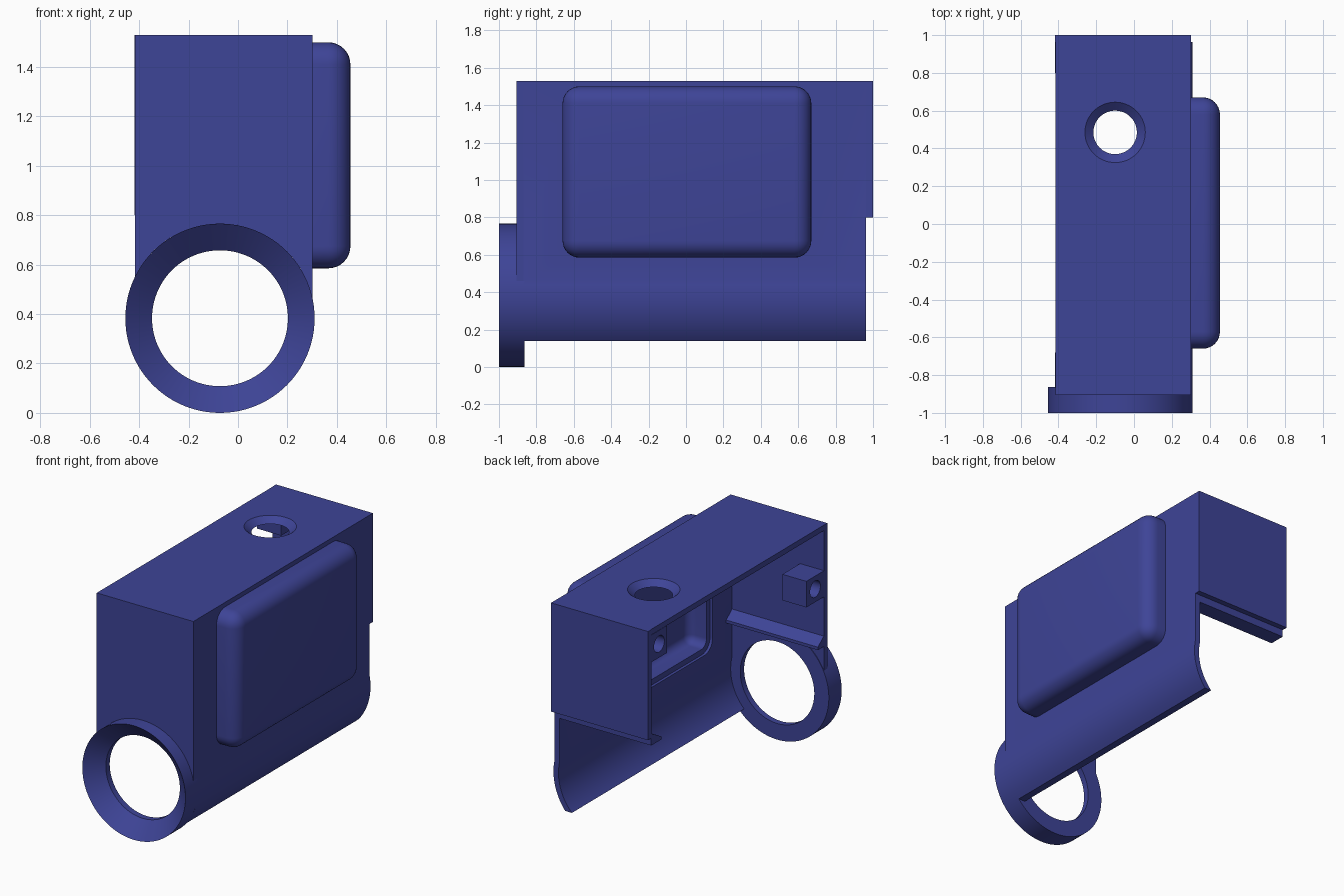
import bpy, bmesh, math
from mathutils import Vector

if "Cube" in bpy.data.objects:
    bpy.data.objects.remove(bpy.data.objects["Cube"])

blue = bpy.data.materials.new("dark blue plastic")
blue.diffuse_color = (0.048, 0.058, 0.31, 1)
blue.use_nodes = True
blue.node_tree.nodes["Principled BSDF"].inputs["Base Color"].default_value = blue.diffuse_color

T = 0.037                      # wall thickness
L, R, TOP = -0.416, 0.302, 1.53
CX, CZ, RO, RI = -0.073, 0.383, 0.383, 0.275   # ring axis and radii
FRONT, FRONT_IN, BACK_IN, BACK = -0.905, -0.868, 0.963, 1.0


def make(name, bm):
    bmesh.ops.recalc_face_normals(bm, faces=bm.faces[:])
    me = bpy.data.meshes.new(name)
    bm.to_mesh(me)
    bm.free()
    me.materials.append(blue)
    ob = bpy.data.objects.new(name, me)
    bpy.context.collection.objects.link(ob)
    return ob


def prism(name, pts, a, b, place):
    """Extrude a 2D outline from a to b; place(u, v, w) maps to 3D."""
    bm = bmesh.new()
    lo = [bm.verts.new(place(u, v, a)) for u, v in pts]
    hi = [bm.verts.new(place(u, v, b)) for u, v in pts]
    bm.faces.new(lo)
    bm.faces.new(hi)
    n = len(pts)
    for i in range(n):
        j = (i + 1) % n
        bm.faces.new((lo[i], lo[j], hi[j], hi[i]))
    return make(name, bm)


def along_y(u, v, w):
    return (u, w, v)


def along_x(u, v, w):
    return (w, u, v)


def box(name, x0, x1, y0, y1, z0, z1):
    return prism(name, [(x0, z0), (x1, z0), (x1, z1), (x0, z1)], y0, y1, along_y)


def lathe(name, profile, origin, axis, n=96):
    """Revolve a closed (radius, height) loop about the y or z axis."""
    bm = bmesh.new()
    o = Vector(origin)
    rings = []
    for i in range(n):
        a = 2 * math.pi * i / n
        c, s = math.cos(a), math.sin(a)
        rings.append([bm.verts.new(o + Vector((r * c, h, r * s) if axis == 'y' else (r * c, r * s, h)))
                      for r, h in profile])
    m = len(profile)
    for i in range(n):
        p, q = rings[i], rings[(i + 1) % n]
        for k in range(m):
            bm.faces.new((p[k], p[(k + 1) % m], q[(k + 1) % m], q[k]))
    return make(name, bm)


def frustum(name, r0, r1, a, b, place, n=64):
    bm = bmesh.new()
    rows = [[bm.verts.new(place(r * math.cos(2 * math.pi * i / n), r * math.sin(2 * math.pi * i / n), w))
             for i in range(n)] for r, w in ((r0, a), (r1, b))]
    bm.faces.new(rows[0])
    bm.faces.new(rows[1])
    for i in range(n):
        j = (i + 1) % n
        bm.faces.new((rows[0][i], rows[0][j], rows[1][j], rows[1][i]))
    return make(name, bm)


def rounded_box(name, x0, x1, y0, y1, z0, z1, rad, round_end=True):
    """Box with rounded edges, left square at its inner x end."""
    bm = bmesh.new()
    bmesh.ops.create_cube(bm, size=1)
    for v in bm.verts:
        v.co = (x1 if v.co.x > 0 else x0, y1 if v.co.y > 0 else y0, z1 if v.co.z > 0 else z0)
    edges = []
    for e in bm.edges:
        xs = [v.co.x for v in e.verts]
        if abs(xs[0] - xs[1]) > 1e-5 or (round_end and min(xs) > x1 - 1e-5):
            edges.append(e)
    bmesh.ops.bevel(bm, geom=edges, offset=rad, segments=8, profile=0.5, affect='EDGES')
    return make(name, bm)


def boolean(ob, other, op='DIFFERENCE'):
    other.hide_render = True
    m = ob.modifiers.new(op.lower(), 'BOOLEAN')
    m.object, m.operation, m.solver = other, op, 'EXACT'
    bpy.context.view_layer.objects.active = ob
    bpy.ops.object.modifier_apply(modifier=m.name)
    bpy.data.objects.remove(other)


def arc(r, a0, a1, n):
    return [(CX + r * math.cos(a0 + (a1 - a0) * i / n), CZ + r * math.sin(a0 + (a1 - a0) * i / n))
            for i in range(n + 1)]


# Roof, side wall and curved lower skirt as one profile
CUT = 0.14
ri = RO - T
outer = arc(RO, math.acos((R - CX) / RO), math.asin((CUT - CZ) / RO), 16)
inner = arc(ri, math.asin((CUT - CZ) / ri), math.acos((R - T - CX) / ri), 16)
profile = [(L, TOP), (R, TOP)] + outer + inner + [(R - T, TOP - T), (L, TOP - T)]
shell = prism("side_and_roof_shell", profile, FRONT_IN, BACK_IN, along_y)

# Bulging side pocket, hollow and stepped on the inside
Y0, Y1, Z0, Z1 = -0.66, 0.67, 0.585, 1.49
boolean(shell, rounded_box("pocket", 0.29, 0.455, Y0, Y1, Z0, 1.50, 0.09), 'UNION')
boolean(shell, rounded_box("pocket_cavity", 0.2, 0.418, Y0 + T, Y1 - T, Z0 + T, 1.463, 0.055))
boolean(shell, rounded_box("pocket_step", 0.2, 0.284, Y0, Y1, Z0, Z1, 0.085, False))

# Countersunk hole in the roof
boolean(shell, frustum("roof_hole_cutter", 0.103, 0.172, 1.483, 1.54,
                       lambda u, v, w: (-0.1 + u, 0.485 + v, w)))

# Front wall, shaped to sit on the ring
a_left = math.pi - math.acos((CX - L) / RO)
a_right = math.acos((R - CX) / RO)
front_pts = [(R, TOP), (L, TOP)] + arc(RO, a_left, a_right, 40)
front = prism("front_wall", front_pts, FRONT, FRONT_IN, along_y)

# Funnel ring
ring = lathe("front_ring", [(RO, -1.0), (RO, -0.864), (RI, -0.864), (RI, -0.905)], (CX, 0, CZ), 'y')

# Back wall
back = box("back_wall", L - 0.002, R, BACK_IN, BACK, 0.8, TOP)

# Sloped ledges on the inside of both end walls
front_ledge = prism("front_ledge", [(FRONT_IN, 0.785), (-0.805, 0.735), (-0.805, 0.715), (FRONT_IN, 0.715)],
                    L, R - T, along_x)
back_ledge = prism("back_ledge", [(BACK_IN, 0.83), (0.855, 0.77), (0.855, 0.75), (BACK_IN, 0.75)],
                   L, R - T, along_x)

# Screw bosses with blind holes
bosses = []
for name, y0, y1, z0, z1 in (("front_boss", FRONT_IN, -0.68, 1.05, 1.225),
                             ("back_boss", 0.80, BACK_IN, 1.31, TOP - T)):
    boss = box(name, L - 0.002, -0.24, y0, y1, z0, z1)
    yc, zc = (y0 + y1) / 2, (z0 + z1) / 2
    boolean(boss, frustum(name + "_hole", 0.055, 0.055, L - 0.1, -0.28,
                          lambda u, v, w: (w, yc + u, zc + v), 32))
    bosses.append(boss)

# Smooth curved surfaces, keep hard edges
bpy.ops.object.select_all(action='DESELECT')
for ob in [shell, front, ring] + bosses:
    ob.select_set(True)
    bpy.context.view_layer.objects.active = ob
bpy.ops.object.shade_smooth_by_angle(angle=math.radians(25))
